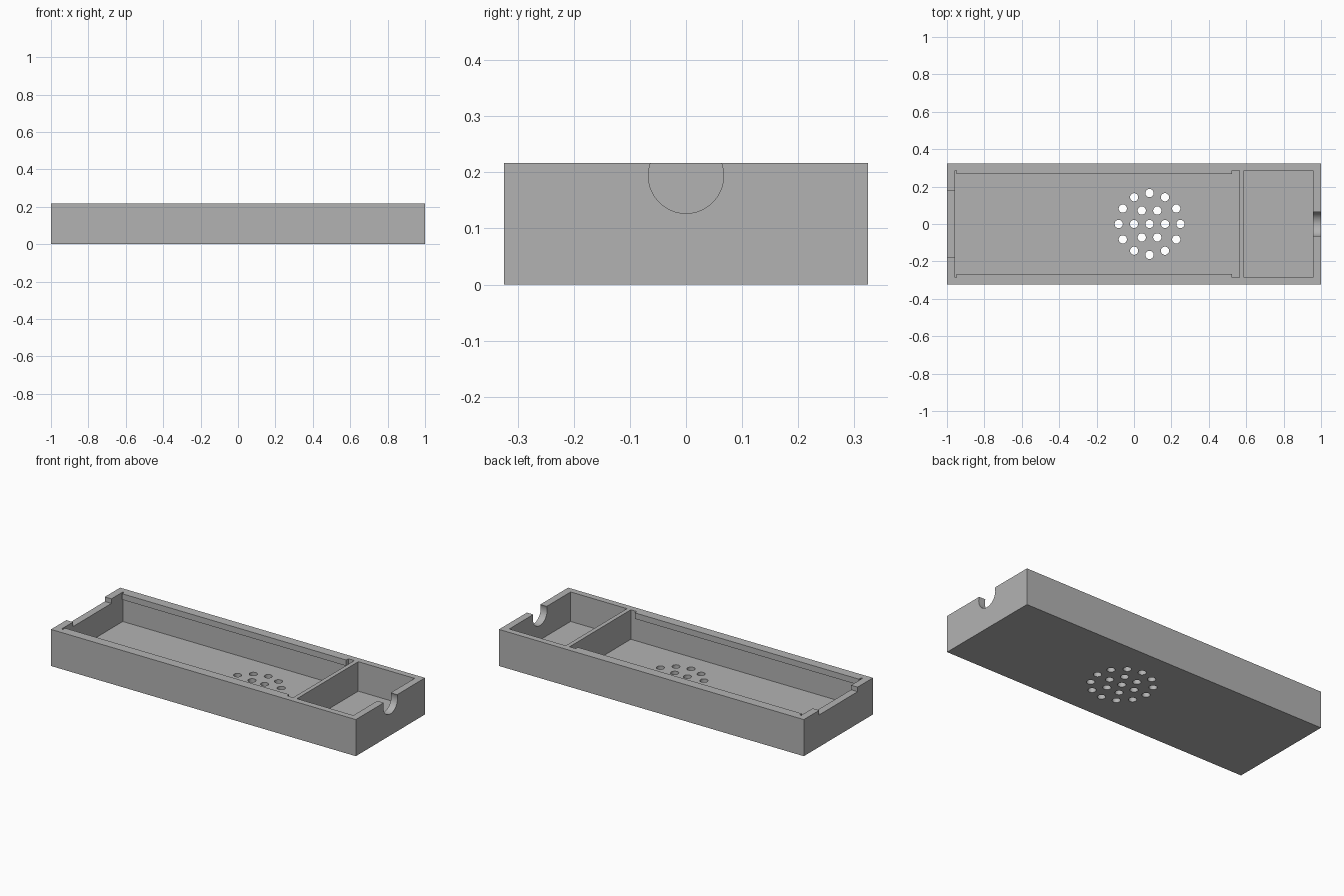
import bpy
from math import cos, sin, radians

default = bpy.data.objects.get("Cube")
if default:
    bpy.data.objects.remove(default, do_unlink=True)

HEIGHT, FLOOR, TOP = 0.217, 0.042, 0.3
INNER_Y, RAIL_Y, RAIL_Z = 0.287, 0.267, 0.182

grey = bpy.data.materials.new("plain grey")
grey.use_nodes = True
colour = (0.45, 0.45, 0.45, 1)
grey.diffuse_color = colour
grey.node_tree.nodes["Principled BSDF"].inputs["Base Color"].default_value = colour


def box(name, x, y, z):
    """Box between the given (low, high) limits."""
    bpy.ops.mesh.primitive_cube_add(size=1, location=[sum(r) / 2 for r in (x, y, z)])
    ob = bpy.context.object
    ob.name = name
    ob.scale = [r[1] - r[0] for r in (x, y, z)]
    bpy.ops.object.transform_apply(location=True, rotation=True, scale=True)
    ob.data.materials.append(grey)
    return ob


def cylinder(name, radius, depth, location, sides, rotation=(0, 0, 0)):
    bpy.ops.mesh.primitive_cylinder_add(vertices=sides, radius=radius, depth=depth,
                                        location=location, rotation=rotation)
    ob = bpy.context.object
    ob.name = name
    ob.data.materials.append(grey)
    return ob


def cut(cutter):
    """Subtract the cutter from the tray and remove it."""
    bpy.context.view_layer.objects.active = tray
    mod = tray.modifiers.new("cut", "BOOLEAN")
    mod.operation, mod.solver, mod.object = "DIFFERENCE", "EXACT", cutter
    cutter.hide_render = True
    bpy.ops.object.modifier_apply(modifier=mod.name)
    bpy.data.objects.remove(cutter, do_unlink=True)


# Solid outer block
tray = box("tray", (-1, 1), (-0.324, 0.324), (0, HEIGHT))

# Main compartment, narrowed at the top by a rail along each long wall
wide = (-INNER_Y, INNER_Y)
cut(box("main_cavity", (-0.957, 0.563), wide, (FLOOR, RAIL_Z)))
cut(box("rail_opening", (-0.957, 0.563), (-RAIL_Y, RAIL_Y), (FLOOR + 0.05, TOP)))
cut(box("rail_gap_left_end", (-0.957, -0.948), wide, (FLOOR + 0.06, TOP)))
cut(box("rail_gap_divider", (0.523, 0.563), wide, (FLOOR + 0.06, TOP)))

# Small compartment behind the divider
cut(box("small_cavity", (0.588, 0.958), wide, (FLOOR, TOP)))

# Shallow notch in one end wall, round cable notch in the other
cut(box("end_notch", (-1.1, -0.93), (-0.18, 0.18), (0.19, TOP)))
cut(cylinder("cable_notch", 0.067, 0.2, (1, 0, 0.194), 64, (0, radians(90), 0)))

# Speaker holes: a centre hole and two rings
holes = [(0, 0)]
for count, ring in ((6, 0.083), (12, 0.165)):
    for i in range(count):
        a = radians(360 / count * i)
        holes.append((ring * cos(a), ring * sin(a)))
for x, y in holes:
    cut(cylinder("speaker_hole", 0.022, 0.2, (0.083 + x, y, 0), 32))

# Smooth the round cuts, keep the edges sharp
bpy.ops.object.select_all(action="DESELECT")
tray.select_set(True)
bpy.context.view_layer.objects.active = tray
bpy.ops.object.shade_smooth_by_angle(angle=radians(30))
